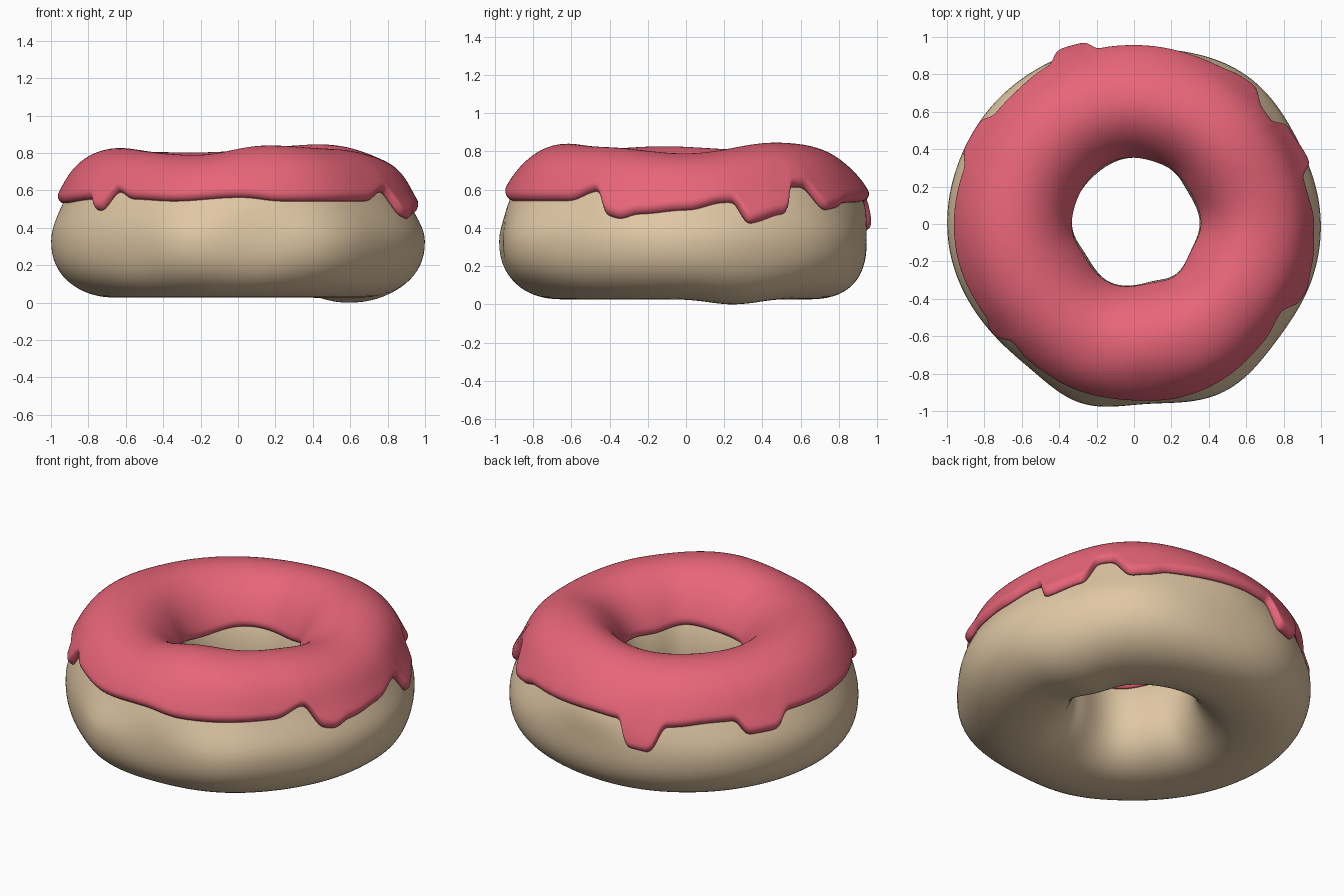
import bpy, math
from math import sin, cos, pi, radians, asin, sqrt, exp

if "Cube" in bpy.data.objects:
    bpy.data.objects.remove(bpy.data.objects["Cube"])

SEG = 480   # steps around the ring
CZ, RC = 0.33, 0.64   # height and radius of the ring's centre line

# Lumpy variations keyed by angle in degrees (0 = +x, 90 = +y)
OUTER = [(0, 1.0), (27, .98), (50, 1.0), (88, .94), (115, .975), (145, .99), (180, 1.0),
         (234, .945), (254, 1.01), (273, .955), (299, 1.025), (322, .98), (348, 1.0)]
# Shift of the upper shoulder relative to the widest outline
SHOULDER = [(0, -.04), (55, -.03), (90, .025), (112, -.01), (140, -.03), (180, -.027), (235, -.01),
            (254, -.045), (273, .005), (300, -.05), (330, -.035)]
HOLE = [(0, .335), (32, .315), (55, .335), (90, .337), (135, .315), (180, .315),
        (212, .285), (250, .32), (288, .30), (310, .335), (335, .315)]
TOP = [(0, .785), (45, .845), (110, .80), (150, .805), (190, .825), (252, .785), (282, .84), (320, .82)]
BOTTOM = [(0, .026), (22, -.005), (45, .026)]
# Lower edge heights of the icing: outside with drips, inside gently wavy
EDGE = [(0, .49), (13, .53), (16, .53), (19, .42), (33, .47), (37, .61), (42, .61), (49, .49),
        (54, .50), (62, .53), (90, .54), (102, .53), (105.5, .38), (113, .37), (118, .51), (135, .53),
        (142, .53), (146, .45), (156, .45), (162, .53), (190, .53), (213, .55), (216, .49),
        (219, .49), (224, .59), (232, .55), (248, .54), (271, .56), (285, .54), (318, .54),
        (329, .59), (335, .46), (339, .445), (345, .47)]
INNER = [(0, .52), (40, .55), (75, .51), (120, .53), (160, .50), (200, .53), (250, .51), (300, .54), (335, .51)]


def sample(table, deg):
    """Periodic cosine interpolation."""
    deg %= 360
    pts = table + [(table[0][0] + 360, table[0][1])]
    for (a, u), (b, v) in zip(pts, pts[1:]):
        if a <= deg <= b:
            return u + (v - u) * (0.5 - 0.5 * cos(pi * (deg - a) / (b - a)))
    return table[0][1]


def smooth(table, width):
    """One value per segment, averaged over +-width degrees."""
    return [sum(sample(table, i * 360 / SEG + width * k / 4) * (5 - abs(k)) for k in range(-4, 5)) / 25
            for i in range(SEG)]


outer, shoulder, hole, top, bottom = (smooth(t, 12) for t in (OUTER, SHOULDER, HOLE, TOP, BOTTOM))
edge, inner = smooth(EDGE, 1.8), smooth(INNER, 10)


def section(i, phi):
    """Dough cross-section (radius, height); phi 0 outside, pi/2 top, pi hole side."""
    c, s = cos(phi), sin(phi)
    a = outer[i] - RC if c > 0 else RC - (hole[i] + .018)
    if s >= 0:
        shift = shoulder[i] * sin(pi * s) ** 2 if c > 0 else 0
        return RC + a * c + shift, CZ + (top[i] - .037 - CZ) * s
    if c > 0:   # lumps fade out towards the underside
        a += (.975 - outer[i]) * s * s * .8
    e = 2 / 2.3
    return RC + a * math.copysign(abs(c) ** e, c), CZ - (CZ - bottom[i]) * abs(s) ** e


def point(i, phi, off=0.0):
    r, z = section(i, phi)
    if off:
        r0, z0 = section(i, phi - .004)
        r1, z1 = section(i, phi + .004)
        dr, dz = r1 - r0, z1 - z0
        n = math.hypot(dr, dz)
        r, z = r + off * dz / n, z - off * dr / n
    t = radians(i * 360 / SEG)
    return r * cos(t), r * sin(t), z


def ring_mesh(name, rings, color):
    """Join closed cross-sections into a closed ring."""
    n = len(rings[0])
    verts = [v for ring in rings for v in ring]
    faces = [(i * n + j, (i + 1) % SEG * n + j, (i + 1) % SEG * n + (j + 1) % n, i * n + (j + 1) % n)
             for i in range(SEG) for j in range(n)]
    mesh = bpy.data.meshes.new(name)
    mesh.from_pydata(verts, [], faces)
    mesh.polygons.foreach_set("use_smooth", [True] * len(faces))
    mat = bpy.data.materials.new(name)
    mat.diffuse_color = color
    mat.use_nodes = True
    mat.node_tree.nodes["Principled BSDF"].inputs["Base Color"].default_value = mat.diffuse_color
    mesh.materials.append(mat)
    obj = bpy.data.objects.new(name, mesh)
    bpy.context.collection.objects.link(obj)
    return obj


# Dough ring
ring_mesh("dough", [[point(i, 2 * pi * j / 72) for j in range(72)] for i in range(SEG)],
          (.74, .57, .37, 1))

# Icing shell: follows the dough, rounded rims, thicker towards drips
ROUND = .10
ends = [0, .004, .014, .03, .05, .075, .10]


def icing_section(i):
    h = top[i] - .037 - CZ
    lo = asin((edge[i] - CZ) / h)
    hi = pi - asin((inner[i] - CZ) / h)
    mid = [lo + .1 + (hi - lo - .2) * k / 36 for k in range(1, 36)]
    phis = [lo + d for d in ends] + mid + [hi - d for d in reversed(ends)]
    drip = .006 + .05 * max(0, .53 - edge[i])
    ring = []
    for p in phis:
        d = min(p - lo, hi - p)
        k = 1 - min(d / ROUND, 1)
        thick = .036 + drip * exp(-((p - lo) / .3) ** 2)
        ring.append(point(i, p, .003 + thick * sqrt(max(0, 1 - k * k))))
    under = [point(i, hi - (hi - lo) * k / 30, .002) for k in range(1, 30)]
    return ring + under


icing = ring_mesh("icing", [icing_section(i) for i in range(SEG)], (.8, .13, .19, 1))
